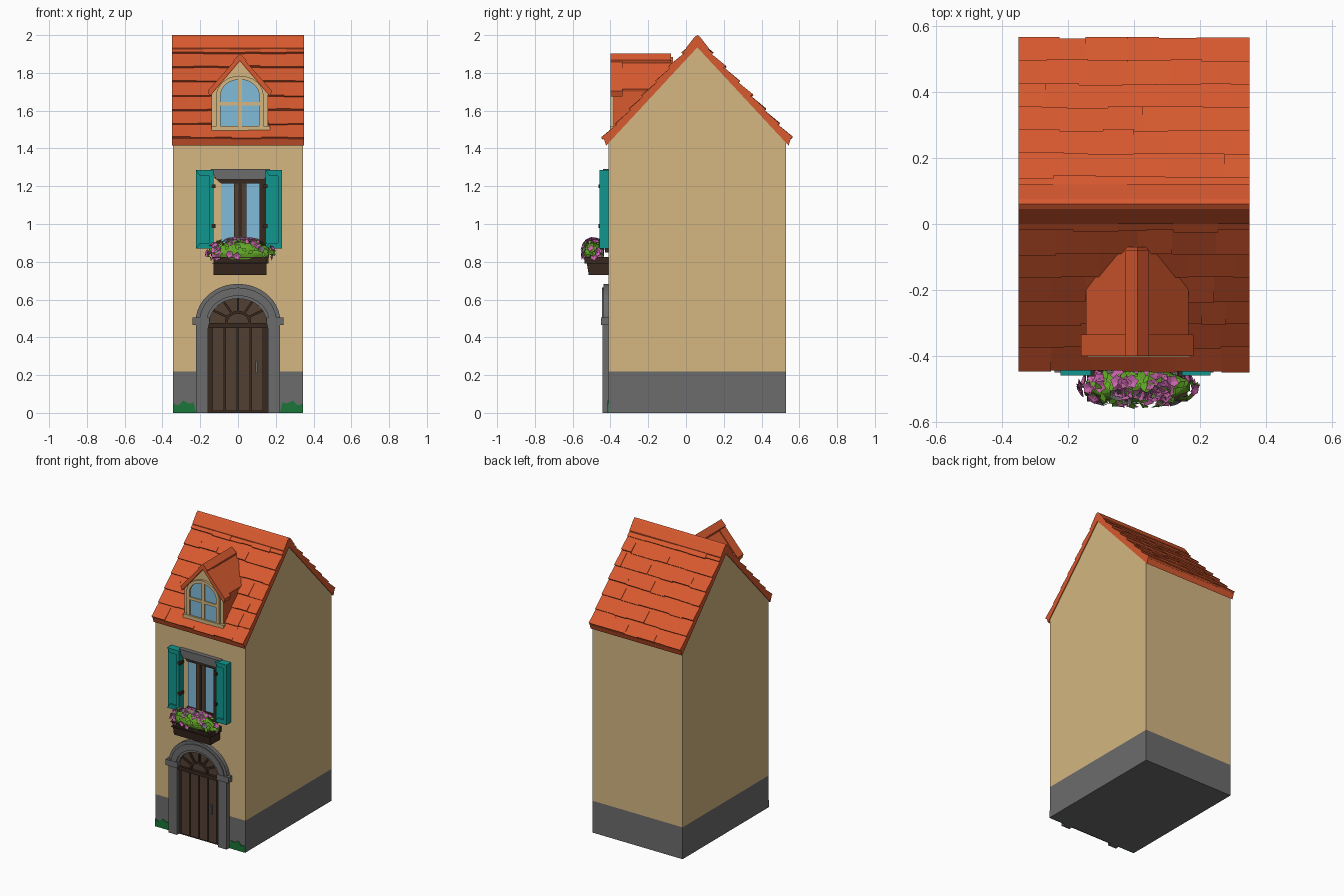
import bpy, bmesh, math, random
from mathutils import Vector, Matrix

if "Cube" in bpy.data.objects:
    bpy.data.objects.remove(bpy.data.objects["Cube"])

random.seed(4)

def mat(name, r, g, b):
    m = bpy.data.materials.new(name)
    m.diffuse_color = (r, g, b, 1)
    m.use_nodes = True
    m.node_tree.nodes["Principled BSDF"].inputs["Base Color"].default_value = m.diffuse_color
    return m

PLASTER = mat("beige plaster", 0.66, 0.47, 0.22)
STONE = mat("grey stone", 0.15, 0.15, 0.15)
TILE = mat("orange tile", 0.68, 0.10, 0.028)
TEAL = mat("teal paint", 0.005, 0.31, 0.27)
WOOD = mat("dark wood", 0.04, 0.022, 0.014)
OAK = mat("brown wood", 0.085, 0.05, 0.032)
GLASS = mat("blue glass", 0.22, 0.50, 0.70)
PINK = mat("pink petal", 0.60, 0.13, 0.42)
LEAF = mat("leaf green", 0.12, 0.38, 0.02)
GRASS = mat("grass green", 0.01, 0.18, 0.04)

def finish(name, bm, *mats):
    bmesh.ops.recalc_face_normals(bm, faces=bm.faces)
    me = bpy.data.meshes.new(name)
    bm.to_mesh(me)
    bm.free()
    for m in mats:
        me.materials.append(m)
    ob = bpy.data.objects.new(name, me)
    bpy.context.collection.objects.link(ob)
    return ob

def add_prism(bm, pts, axis, a, b):
    """Extrude a 2D profile along x (points are y,z) or y (points are x,z)."""
    f = (lambda p, t: (t, p[0], p[1])) if axis == 'x' else (lambda p, t: (p[0], t, p[1]))
    A = [bm.verts.new(f(p, a)) for p in pts]
    B = [bm.verts.new(f(p, b)) for p in pts]
    bm.faces.new(A)
    bm.faces.new(B)
    for i in range(len(pts)):
        j = (i + 1) % len(pts)
        bm.faces.new((A[i], A[j], B[j], B[i]))

def prism(name, pts, axis, a, b, m):
    bm = bmesh.new()
    add_prism(bm, pts, axis, a, b)
    return finish(name, bm, m)

def rect(x0, x1, z0, z1):
    return [(x0, z0), (x1, z0), (x1, z1), (x0, z1)]

def box(name, x0, x1, y0, y1, z0, z1, m):
    return prism(name, rect(x0, x1, z0, z1), 'y', y0, y1, m)

def arch(cx, w, z0, spring, rise, n=16):
    top = [(cx + w * math.cos(math.pi * i / n), spring + rise * math.sin(math.pi * i / n))
           for i in range(n + 1)]
    return [(cx + w, z0)] + top + [(cx - w, z0)]

def arch_ring(name, outer, inner, y0, y1, m):
    prism(name, outer + inner[::-1], 'y', y0, y1, m)

# House body with a grey plinth
bm = bmesh.new()
add_prism(bm, [(-0.41, 0), (0.53, 0), (0.53, 1.44), (0.06, 1.95), (-0.41, 1.44)], 'x', -0.345, 0.345)
bmesh.ops.bisect_plane(bm, geom=bm.verts[:] + bm.edges[:] + bm.faces[:],
                       plane_co=(0, 0, 0.22), plane_no=(0, 0, 1))
for f in bm.faces:
    f.material_index = int(f.calc_center_median().z < 0.22)
finish("house_body", bm, PLASTER, STONE)

# Main roof: base slabs, overlapping tile rows, ridge cap
RY, RZ, EH, EZ = 0.06, 1.975, 0.495, 1.45
length = math.hypot(EH, RZ - EZ)
for side, label in ((-1, "front"), (1, "back")):
    ey = RY + side * EH
    prism("roof_slab_" + label, [(RY, RZ), (ey, EZ), (ey - side * 0.012, EZ - 0.035), (RY, RZ - 0.04)],
          'x', -0.35, 0.35, TILE)
    d = Vector((side * EH, EZ - RZ)) / length
    n = Vector((-side * d.y * side, d.x * side)) * 1.0
    n = Vector((side * abs(d.y), abs(d.x)))
    bm = bmesh.new()
    rows = 7
    for r in range(rows):
        x = -0.35
        while x < 0.349:
            x2 = min(0.35, x + random.uniform(0.07, 0.14))
            if 0.35 - x2 < 0.04:
                x2 = 0.35
            s0 = length * r / rows
            s1 = length * (r + 1) / rows + random.uniform(-0.004, 0.006)
            lip = random.uniform(0.011, 0.017)
            o = Vector((RY, RZ))
            add_prism(bm, [tuple(o + d * s0), tuple(o + d * s1), tuple(o + d * s1 + n * lip),
                           tuple(o + d * s0 + n * 0.003)], 'x', x, x2)
            x = x2
    finish("roof_tiles_" + label, bm, TILE)
prism("ridge_cap", [(0.0, 1.918), (0.0, 1.932), (0.045, 1.99), (0.06, 2.0), (0.075, 1.99),
                    (0.12, 1.932), (0.12, 1.918), (0.06, 1.97)], 'x', -0.35, 0.35, TILE)

# Dormer walls; the right cheek is tiled
C = 0.01
bm = bmesh.new()
add_prism(bm, [(C - 0.15, 1.5), (C + 0.15, 1.5), (C + 0.15, 1.71), (C, 1.87), (C - 0.15, 1.71)],
          'y', -0.385, -0.08)
bmesh.ops.recalc_face_normals(bm, faces=bm.faces)
for f in bm.faces:
    f.material_index = int(f.normal.x > 0.9)
finish("dormer_walls", bm, PLASTER, TILE)

def chevron(w, top, drop, t):
    return [(C - w, top - drop), (C, top), (C + w, top - drop), (C + w - 0.01, top - drop - t),
            (C, top - t), (C - w + 0.01, top - drop - t)]

# Dormer roof, verge band and ridge roll
prism("dormer_roof", chevron(0.155, 1.885, 0.17, 0.025), 'y', -0.39, -0.07, TILE)
prism("dormer_verge", chevron(0.17, 1.895, 0.19, 0.03), 'y', -0.40, -0.335, TILE)
prism("dormer_ridge", chevron(0.035, 1.902, 0.035, 0.03), 'y', -0.40, -0.08, TILE)

# Dormer window
win_out = arch(C, 0.125, 1.5, 1.68, 0.105)
win_in = arch(C, 0.102, 1.52, 1.68, 0.085)
arch_ring("dormer_window_frame", win_out, win_in, -0.40, -0.38, PLASTER)
prism("dormer_window_glass", win_in, 'y', -0.39, -0.384, GLASS)
box("dormer_window_upright", C - 0.01, C + 0.01, -0.397, -0.385, 1.52, 1.765, PLASTER)
box("dormer_window_crossbar", C - 0.102, C + 0.102, -0.397, -0.385, 1.627, 1.647, PLASTER)
box("dormer_sill", C - 0.15, C + 0.16, -0.402, -0.38, 1.495, 1.52, PLASTER)

# Middle window
arch_ring("window_frame", rect(-0.13, 0.15, 0.85, 1.25), rect(-0.09, 0.115, 0.9, 1.215), -0.43, -0.41, WOOD)
box("window_glass", -0.09, 0.115, -0.417, -0.41, 0.9, 1.215, GLASS)
box("window_middle_post", -0.022, 0.045, -0.426, -0.41, 0.9, 1.215, OAK)
box("window_middle_bead", 0.003, 0.02, -0.432, -0.41, 0.88, 1.215, WOOD)
prism("window_lintel", [(-0.115, 1.235), (0.14, 1.235), (0.17, 1.29), (-0.145, 1.29)],
      'y', -0.44, -0.41, STONE)

# Shutters with raised rims and hinges
for x0, x1, label in ((-0.222, -0.13, "left"), (0.145, 0.232, "right")):
    box("shutter_" + label, x0, x1, -0.448, -0.41, 0.87, 1.285, TEAL)
    arch_ring("shutter_rim_" + label, rect(x0, x1, 0.87, 1.285),
              rect(x0 + 0.02, x1 - 0.02, 0.9, 1.255), -0.459, -0.44, TEAL)
    hx = x1 if label == "left" else x0
    for z in (0.98, 1.19):
        box("hinge_" + label, hx - 0.01, hx + 0.01, -0.462, -0.42, z, z + 0.02, WOOD)

# Flower box
prism("flower_box", [(-0.53, 0.82), (-0.41, 0.82), (-0.41, 0.73), (-0.515, 0.73)], 'x', -0.13, 0.15, WOOD)
arch_ring("flower_box_rim", rect(-0.142, 0.162, 0.79, 0.825), rect(-0.13, 0.15, 0.795, 0.82),
          -0.537, -0.41, WOOD)
bm = bmesh.new()
bmesh.ops.create_icosphere(bm, subdivisions=2, radius=1, matrix=Matrix.LocRotScale(
    Vector((0.012, -0.49, 0.845)), None, Vector((0.165, 0.05, 0.06))))
finish("foliage_mound", bm, LEAF)

def add_petal(bm, base, tip, across, lift, mi):
    mid = (base + tip) / 2
    pts = [base, mid + across + lift, tip, mid - across + lift]
    f = bm.faces.new([bm.verts.new(p) for p in pts])
    f.material_index = mi

# Flowers and leaves spread over the mound
bm = bmesh.new()
for i in range(110):
    a, e = random.uniform(0, 2 * math.pi), random.uniform(-0.35, 1.3)
    out = Vector((math.cos(a) * math.cos(e), math.sin(a) * math.cos(e), math.sin(e)))
    p = Vector((0.012 + out.x * 0.17, -0.495 + out.y * 0.05, 0.85 + out.z * 0.068))
    out = Vector((out.x * 0.6, out.y - 0.2, out.z + 0.2)).normalized()
    u = out.orthogonal().normalized()
    v = out.cross(u)
    leaf = i % 5 > 2
    for k in range(2 if leaf else 5):
        t = 2 * math.pi * k / (2 if leaf else 5) + a * 3
        w = u * math.cos(t) + v * math.sin(t)
        side = out.cross(w)
        if leaf:
            add_petal(bm, p, p + w * 0.035 + out * 0.004, side * 0.011, out * 0.005, 1)
        else:
            add_petal(bm, p, p + w * 0.022 + out * 0.01, side * 0.011, out * 0.006, 2 if i % 10 == 0 else 0)
for q in bm.verts:
    q.co.y = min(-0.412, max(-0.57, q.co.y))
finish("flowers", bm, PINK, LEAF, STONE)

# Door surround
arch_ring("door_arch", arch(0, 0.225, 0.48, 0.48, 0.203, 20), arch(0, 0.15, 0.48, 0.48, 0.125, 20),
          -0.438, -0.41, STONE)
arch_ring("door_arch_roll", arch(0, 0.205, 0.48, 0.48, 0.183, 20), arch(0, 0.165, 0.48, 0.48, 0.14, 20),
          -0.446, -0.41, STONE)
for s, label in ((-1, "left"), (1, "right")):
    def span(a, b):
        return (min(s * a, s * b), max(s * a, s * b))
    box("door_pillar_" + label, *span(0.158, 0.222), -0.442, -0.41, 0, 0.47, STONE)
    box("pillar_cap_" + label, *span(0.15, 0.24), -0.449, -0.41, 0.465, 0.505, STONE)
    # Painted grass tufts at the corners
    g = [(s * 0.222, 0), (s * 0.345, 0), (s * 0.345, 0.05), (s * 0.315, 0.04), (s * 0.29, 0.065),
         (s * 0.26, 0.05), (s * 0.235, 0.055)]
    prism("grass_" + label, g, 'y', -0.415, -0.409, GRASS)

# Door planks, handle and fanlight
box("door_back", -0.16, 0.16, -0.418, -0.41, 0, 0.47, WOOD)
for i in range(4):
    x = -0.135 + i * 0.069
    box("door_plank", x, x + 0.061, -0.427, -0.41, 0.01, 0.455, OAK)
box("door_transom", -0.16, 0.16, -0.436, -0.41, 0.45, 0.475, WOOD)
prism("fanlight", arch(0, 0.15, 0.47, 0.48, 0.125), 'y', -0.42, -0.41, OAK)
arch_ring("fanlight_hub", arch(0, 0.07, 0.475, 0.48, 0.06), arch(0, 0.055, 0.475, 0.48, 0.045), -0.43, -0.41, WOOD)
for k in range(1, 6):
    a = math.pi * k / 6
    c, s = math.cos(a), math.sin(a)
    prism("fanlight_spoke", [(r * c - q * s, 0.48 + r * 0.83 * s + q * c)
                             for r, q in ((0.06, -0.006), (0.15, -0.006), (0.15, 0.006), (0.06, 0.006))],
          'y', -0.43, -0.41, WOOD)
box("door_handle", 0.092, 0.104, -0.44, -0.42, 0.21, 0.275, STONE)
